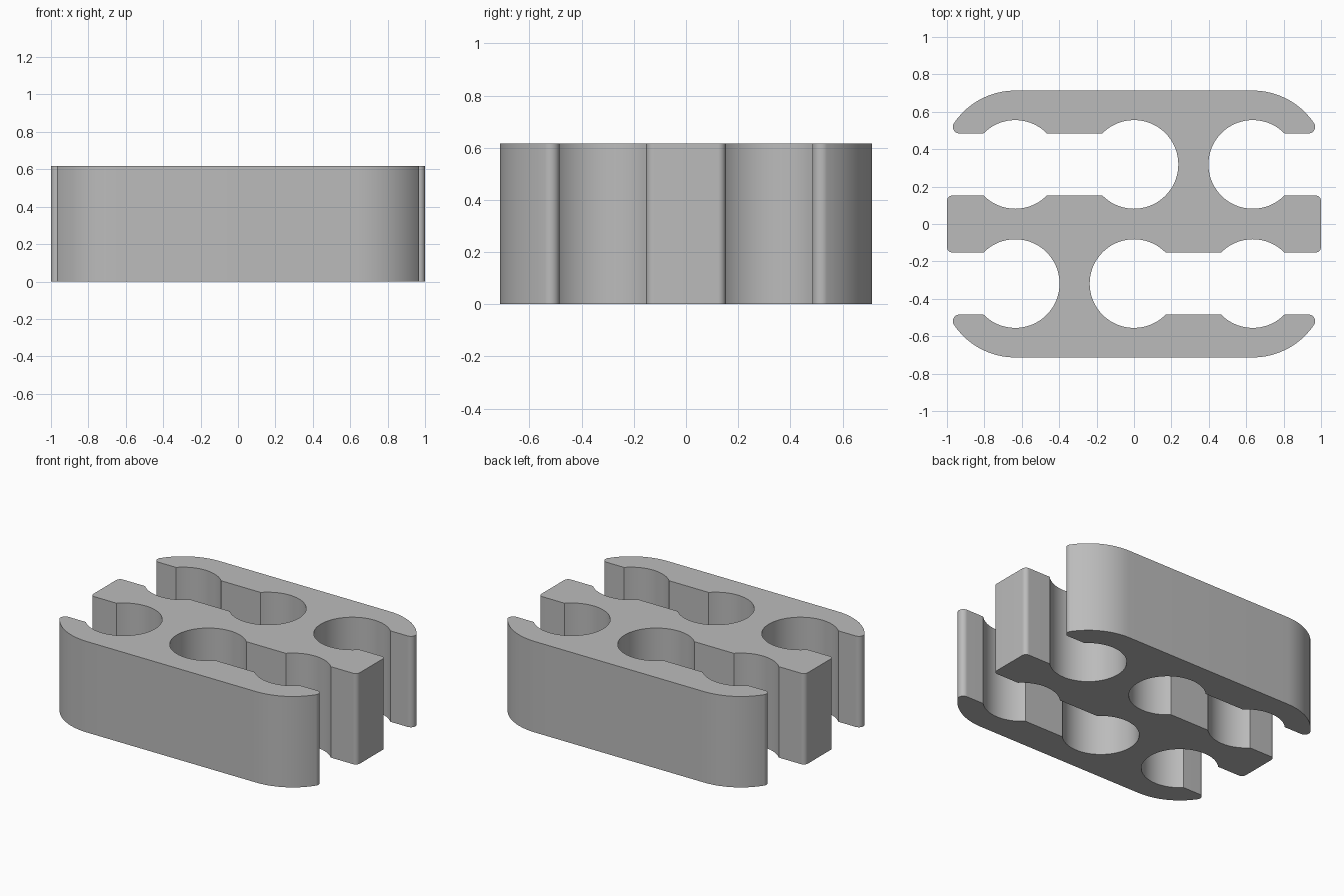
import bpy
import bmesh
from math import asin, atan2, cos, degrees, radians, sin, sqrt

cube = bpy.data.objects.get("Cube")
if cube:
    bpy.data.objects.remove(cube, do_unlink=True)

HEIGHT = 0.617
PITCH = 0.635            # spacing of the round channels along x
ROW_Y = 0.3185           # centre line of each channel row
HOLE_R = 0.237
SLOT = 0.166             # half width of the slot joining the channels
OUTER_R = 0.395          # rounded ends of the outer walls
TIP_R = 0.035
BAR_R = 0.03
MOUTH = degrees(asin(SLOT / HOLE_R))


def arc(cx, cy, r, start, end):
    """Points along an arc, in degrees; clockwise when end < start."""
    n = max(6, round(abs(end - start) / 5))
    angles = [radians(start + (end - start) * i / n) for i in range(n + 1)]
    return [(cx + r * cos(a), cy + r * sin(a)) for a in angles]


# Tip fillet touches the slot edge and the outer arc
tip_dy = SLOT + TIP_R
tip_dx = sqrt((OUTER_R - TIP_R) ** 2 - tip_dy ** 2)
tip_x, tip_y = PITCH + tip_dx, ROW_Y + tip_dy
tip_a = degrees(atan2(tip_dy, tip_dx))
bar_x, bar_y = 1 - BAR_R, ROW_Y - SLOT - BAR_R

# Back half of the outline, from the right bar end round to the left bar end
half = (
    arc(bar_x, bar_y, BAR_R, 0, 90)
    + arc(PITCH, ROW_Y, HOLE_R, -MOUTH, MOUTH - 360)
    + arc(tip_x, tip_y, TIP_R, -90, tip_a)
    + arc(PITCH, ROW_Y, OUTER_R, tip_a, 90)[1:]
    + arc(-PITCH, ROW_Y, OUTER_R, 90, 180 - tip_a)
    + arc(-tip_x, tip_y, TIP_R, 180 - tip_a, 270)[1:]
    + arc(-PITCH, ROW_Y, HOLE_R, 180 - MOUTH, MOUTH)
    + arc(0, ROW_Y, HOLE_R, 180 - MOUTH, MOUTH - 180)
    + arc(-PITCH, ROW_Y, HOLE_R, -MOUTH, MOUTH - 180)
    + arc(-bar_x, bar_y, BAR_R, 90, 180)
)
# The front half is the back half turned half way round
outline = half + [(-x, -y) for x, y in half]

# Extrude the outline into the block
bm = bmesh.new()
base = bm.faces.new([bm.verts.new((x, y, 0)) for x, y in outline])
top = bmesh.ops.extrude_face_region(bm, geom=[base], use_keep_orig=True)
bmesh.ops.translate(bm, vec=(0, 0, HEIGHT),
                    verts=[g for g in top["geom"] if isinstance(g, bmesh.types.BMVert)])
bmesh.ops.recalc_face_normals(bm, faces=bm.faces)
bmesh.ops.triangulate(bm, faces=[f for f in bm.faces if len(f.verts) > 4])
mesh = bpy.data.meshes.new("channel_block")
bm.to_mesh(mesh)
bm.free()

block = bpy.data.objects.new("channel_block", mesh)
bpy.context.collection.objects.link(block)

grey = bpy.data.materials.new("plain_grey")
grey.use_nodes = True
colour = (0.5, 0.5, 0.5, 1)
grey.diffuse_color = colour
grey.node_tree.nodes["Principled BSDF"].inputs["Base Color"].default_value = colour
mesh.materials.append(grey)

# Smooth curved walls, sharp mouths and rims
bpy.ops.object.select_all(action="DESELECT")
block.select_set(True)
bpy.context.view_layer.objects.active = block
bpy.ops.object.shade_smooth_by_angle(angle=radians(30))
